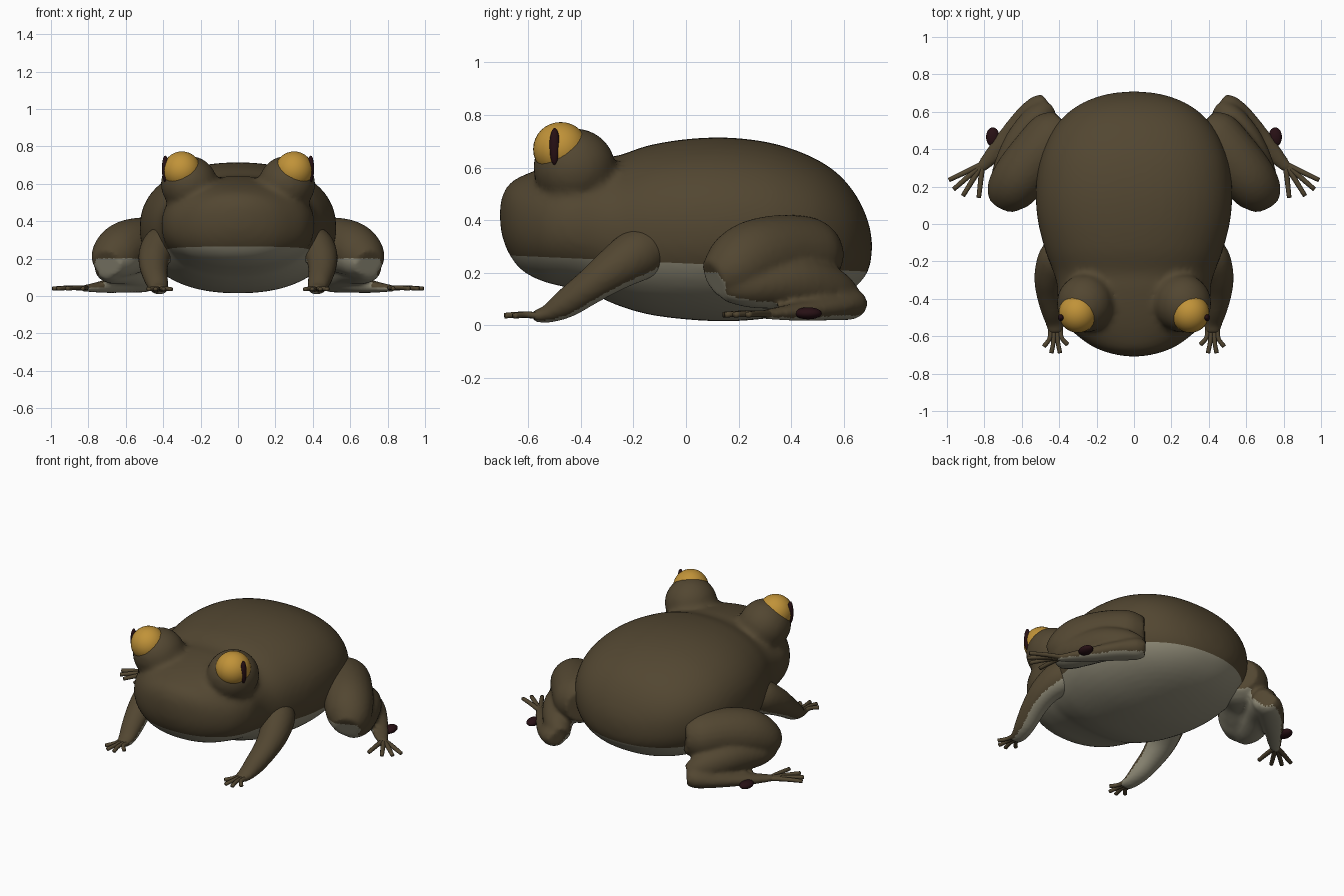
import bpy, bmesh, math
from mathutils import Vector, Matrix

cube = bpy.data.objects.get("Cube")
if cube:
    bpy.data.objects.remove(cube, do_unlink=True)


def material(name, rgb):
    m = bpy.data.materials.new(name)
    m.use_nodes = True
    m.diffuse_color = (*rgb, 1)
    m.node_tree.nodes["Principled BSDF"].inputs["Base Color"].default_value = (*rgb, 1)
    return m


BROWN = material("olive_brown_skin", (0.085, 0.062, 0.031))
PALE = material("pale_belly", (0.29, 0.27, 0.195))
AMBER = material("amber_eye", (0.53, 0.29, 0.04))
DARK = material("dark_maroon", (0.02, 0.005, 0.007))


def smooth_path(pts, steps):
    """Catmull-Rom interpolation of (x, y, z, half width, half height)."""
    pts = [Vector(p) for p in pts]
    out = []
    for i in range(len(pts) - 1):
        a, b = pts[max(i - 1, 0)], pts[i]
        c, d = pts[i + 1], pts[min(i + 2, len(pts) - 1)]
        for k in range(steps):
            t = k / steps
            out.append(b + (c - a) * (t / 2) + (a * 2 - b * 5 + c * 4 - d) * (t * t / 2)
                       + (b * 3 - a - c * 3 + d) * (t ** 3 / 2))
    return out + [pts[-1]]


def tube(bm, pts, side=1, axis=None, sides=24, steps=4, power=2.0):
    """Loft superelliptic rings along a path; side=-1 mirrors in x."""
    path = smooth_path(pts, steps)
    rings = []
    for i, p in enumerate(path):
        q, r = path[max(i - 1, 0)], path[min(i + 1, len(path) - 1)]
        tan = axis or (Vector(r[:3]) - Vector(q[:3])).normalized()
        across = tan.cross(Vector((0, 0, 1))).normalized()
        up = across.cross(tan)
        ring = []
        for k in range(sides):
            ang = math.tau * k / sides
            c, s = math.cos(ang), math.sin(ang)
            c = math.copysign(abs(c) ** (2 / power), c)
            s = math.copysign(abs(s) ** (2 / power), s)
            v = Vector(p[:3]) + across * c * max(p[3], 0.002) + up * s * max(p[4], 0.002)
            ring.append(bm.verts.new((v.x * side, v.y, v.z)))
        rings.append(ring)
    faces = [bm.faces.new(rings[0]), bm.faces.new(rings[-1])]
    for a, b in zip(rings, rings[1:]):
        for k in range(sides):
            n = (k + 1) % sides
            faces.append(bm.faces.new((a[k], a[n], b[n], b[k])))
    bmesh.ops.recalc_face_normals(bm, faces=faces)


def ball(bm, centre, radii, segs=32):
    bmesh.ops.create_uvsphere(bm, u_segments=segs, v_segments=segs // 2, radius=1,
                              matrix=Matrix.Translation(centre) @ Matrix.Diagonal((*radii, 1)))


def finish(bm, name, mats):
    me = bpy.data.meshes.new(name)
    bm.to_mesh(me)
    bm.free()
    for m in mats:
        me.materials.append(m)
    for p in me.polygons:
        p.use_smooth = True
    ob = bpy.data.objects.new(name, me)
    bpy.context.collection.objects.link(ob)
    return ob


def fuse(bm, name, voxel, rounds, pale_rule, cut=None):
    """Merge overlapping volumes into one soft skin, then colour it by rule."""
    ob = finish(bm, name, [])
    rem = ob.modifiers.new("fuse", 'REMESH')
    rem.mode = 'VOXEL'
    rem.voxel_size = voxel
    soft = ob.modifiers.new("soften", 'SMOOTH')
    soft.factor, soft.iterations = 0.5, rounds
    dg = bpy.context.evaluated_depsgraph_get()
    me = bpy.data.meshes.new_from_object(ob.evaluated_get(dg))
    ob.modifiers.clear()
    ob.data = me
    me.materials.clear()
    me.materials.append(BROWN)
    me.materials.append(PALE)
    bm = bmesh.new()
    bm.from_mesh(me)
    if cut:
        bmesh.ops.bisect_plane(bm, geom=bm.verts[:] + bm.edges[:] + bm.faces[:],
                               plane_co=cut[0], plane_no=cut[1])
    bm.normal_update()
    for f in bm.faces:
        f.smooth = True
        f.material_index = int(pale_rule(f.calc_center_median(), f.normal))
    bm.to_mesh(me)
    bm.free()
    return ob


# Body and head: y, half width, top, bottom
profile = [
    (-.71, 0, .42, .42), (-.70, .09, .49, .34), (-.67, .19, .54, .265),
    (-.62, .275, .57, .205), (-.54, .36, .60, .165), (-.44, .405, .625, .14),
    (-.34, .41, .64, .11), (-.26, .43, .645, .075), (-.14, .475, .685, .04),
    (.02, .515, .71, .02), (.18, .525, .713, .015), (.34, .505, .69, .03),
    (.48, .45, .64, .06), (.58, .37, .575, .1), (.65, .27, .49, .15),
    (.695, .14, .39, .21), (.71, 0, .3, .3)]
bm = bmesh.new()
tube(bm, [(0, y, (t + b) / 2, w, (t - b) / 2) for y, w, t, b in profile],
     axis=Vector((0, 1, 0)), sides=48, power=2.25)
for s in (1, -1):
    ball(bm, (s * .262, -.425, .6), (.152, .157, .15))
belly_line = Vector((0, 0, .235))
belly_up = Vector((0, .045, 1))
fuse(bm, "body", .018, 6, lambda c, n: (c - belly_line).dot(belly_up) < 0,
     (belly_line, belly_up))

for s, label in ((1, "left"), (-1, "right")):
    # Eye and slit pupil
    bm = bmesh.new()
    ball(bm, (s * .3, -.477, .67), (.103, .105, .103))
    finish(bm, label + "_eye", [AMBER])
    bm = bmesh.new()
    ball(bm, (s * .389, -.5, .68), (.018, .02, .071), 20)
    finish(bm, label + "_pupil", [DARK])

    # Front leg
    bm = bmesh.new()
    tube(bm, [(.36, -.10, .30, .08, .08), (.41, -.18, .27, .10, .10),
              (.445, -.27, .215, .088, .085), (.45, -.36, .15, .075, .068),
              (.435, -.46, .08, .062, .055), (.422, -.53, .042, .05, .034),
              (.42, -.585, .035, .04, .02)], s)
    under = Vector((-.45 * s, .35, -.82))
    fuse(bm, label + "_front_leg", .012, 4, lambda c, n: n.dot(under) > .45)

    # Front toes
    bm = bmesh.new()
    for x, y in ((.355, -.645), (.395, -.69), (.442, -.69), (.482, -.655)):
        tube(bm, [(.42 + (x - .42) * .4, -.56, .036, .015, .014),
                  ((x + .42) / 2, (y - .57) / 2, .04, .012, .012),
                  (x, y, .036, .012, .011)], s, sides=10)
    finish(bm, label + "_front_toes", [BROWN])

    # Hind leg: thigh, shin folded back, foot running outward
    bm = bmesh.new()
    tube(bm, [(.36, .53, .27, .10, .10), (.42, .47, .27, .15, .14),
              (.52, .36, .275, .15, .145), (.61, .25, .25, .145, .145),
              (.67, .165, .205, .125, .12), (.70, .105, .175, .08, .075)], s)
    tube(bm, [(.69, .15, .15, .07, .06), (.67, .25, .15, .095, .085),
              (.60, .42, .16, .10, .10), (.52, .55, .13, .085, .09),
              (.46, .62, .09, .06, .06)], s)
    tube(bm, [(.46, .65, .08, .05, .045), (.50, .62, .08, .075, .06),
              (.58, .55, .068, .075, .05), (.70, .43, .052, .055, .036),
              (.79, .33, .043, .038, .022), (.83, .295, .042, .025, .018)], s)
    under = Vector((-.3 * s, -.35, -.88))
    fuse(bm, label + "_hind_leg", .013, 4, lambda c, n: c.z < .2 and n.dot(under) > .4)

    # Hind toes
    bm = bmesh.new()
    for x, y in ((.99, .235), (.965, .185), (.915, .15), (.83, .14)):
        tube(bm, [(.81, .32, .042, .016, .014),
                  ((x + .81) / 2, (y + .32) / 2, .044, .014, .013),
                  (x, y, .04, .012, .011)], s, sides=10)
    finish(bm, label + "_hind_toes", [BROWN])

    # Dark spur on the outer foot
    bm = bmesh.new()
    ball(bm, (s * .755, .465, .045), (.036, .052, .023), 20)
    finish(bm, label + "_foot_spur", [DARK])
